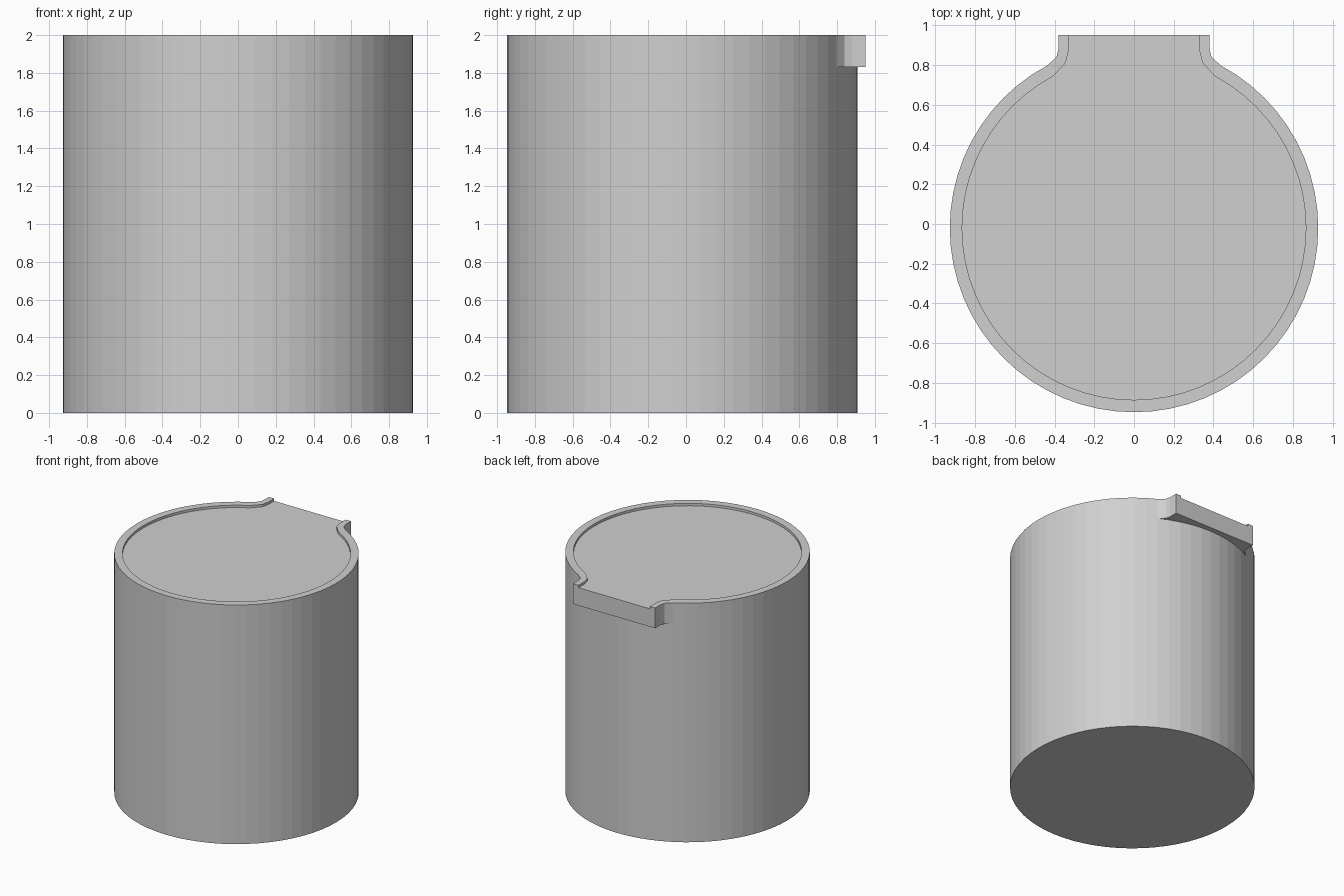
import bpy
import bmesh
import math

cube = bpy.data.objects.get("Cube")
if cube:
    bpy.data.objects.remove(cube)

SIDES = 64
JOIN = 11                      # circle corner where the spout neck begins
CENTRE_Y = -0.02
R_OUT, R_IN = 0.927, 0.865
Z_LIP, Z_FLOOR, Z_TOP = 1.83, 1.98, 2.0
NECK_OUT = [(0.38, 0.95), (0.38, 0.88), (0.39, 0.84)]
NECK_IN = [(0.33, 0.95), (0.33, 0.87), (0.345, 0.81)]

grey = bpy.data.materials.new("light_grey")
grey.use_nodes = True
colour = (0.63, 0.63, 0.63, 1)
grey.diffuse_color = colour
grey.node_tree.nodes["Principled BSDF"].inputs["Base Color"].default_value = colour

bm = bmesh.new()


def arc(radius, start, stop, step):
    angles = [math.tau * i / SIDES for i in range(start, stop, step)]
    return [(radius * math.cos(a), CENTRE_Y + radius * math.sin(a)) for a in angles]


def outline(radius, neck):
    """Open path: one side of the neck, round the front, other side of the neck."""
    last = JOIN - (SIDES // 2 + 2 * JOIN)
    mirrored = [(-x, y) for x, y in reversed(neck)]
    return neck + arc(radius, JOIN, last - 1, -1) + mirrored


def ring(points, z):
    return [bm.verts.new((x, y, z)) for x, y in points]


def strip(a, b, closed=False):
    for i in range(len(a) if closed else len(a) - 1):
        j = (i + 1) % len(a)
        bm.faces.new((a[i], a[j], b[j], b[i]))


# Round body wall and base
circle = arc(R_OUT, 0, SIDES, 1)
base = ring(circle, 0)
strip(base, ring(circle, Z_LIP), closed=True)
bm.faces.new(base)

# Upper wall that flares into the spout, raised rim and recessed top
outer, inner = outline(R_OUT, NECK_OUT), outline(R_IN, NECK_IN)
lip, rim_out = ring(outer, Z_LIP), ring(outer, Z_TOP)
rim_in, floor = ring(inner, Z_TOP), ring(inner, Z_FLOOR)
strip(lip, rim_out)
strip(rim_out, rim_in)
strip(rim_in, floor)
bm.faces.new(floor)

# Spout end face
bm.faces.new((lip[-1], lip[0], rim_out[0], rim_in[0],
              floor[0], floor[-1], rim_in[-1], rim_out[-1]))

# Spout underside
neck_left = [(-x, y) for x, y in NECK_OUT]
back_arc = arc(R_OUT, JOIN, SIDES // 2 - JOIN + 1, 1)
bm.faces.new(ring(NECK_OUT + back_arc + neck_left[::-1], Z_LIP))

bmesh.ops.remove_doubles(bm, verts=bm.verts, dist=0.0005)
bmesh.ops.recalc_face_normals(bm, faces=bm.faces)

mesh = bpy.data.meshes.new("spouted_container")
bm.to_mesh(mesh)
bm.free()
mesh.materials.append(grey)
container = bpy.data.objects.new("spouted_container", mesh)
bpy.context.collection.objects.link(container)
